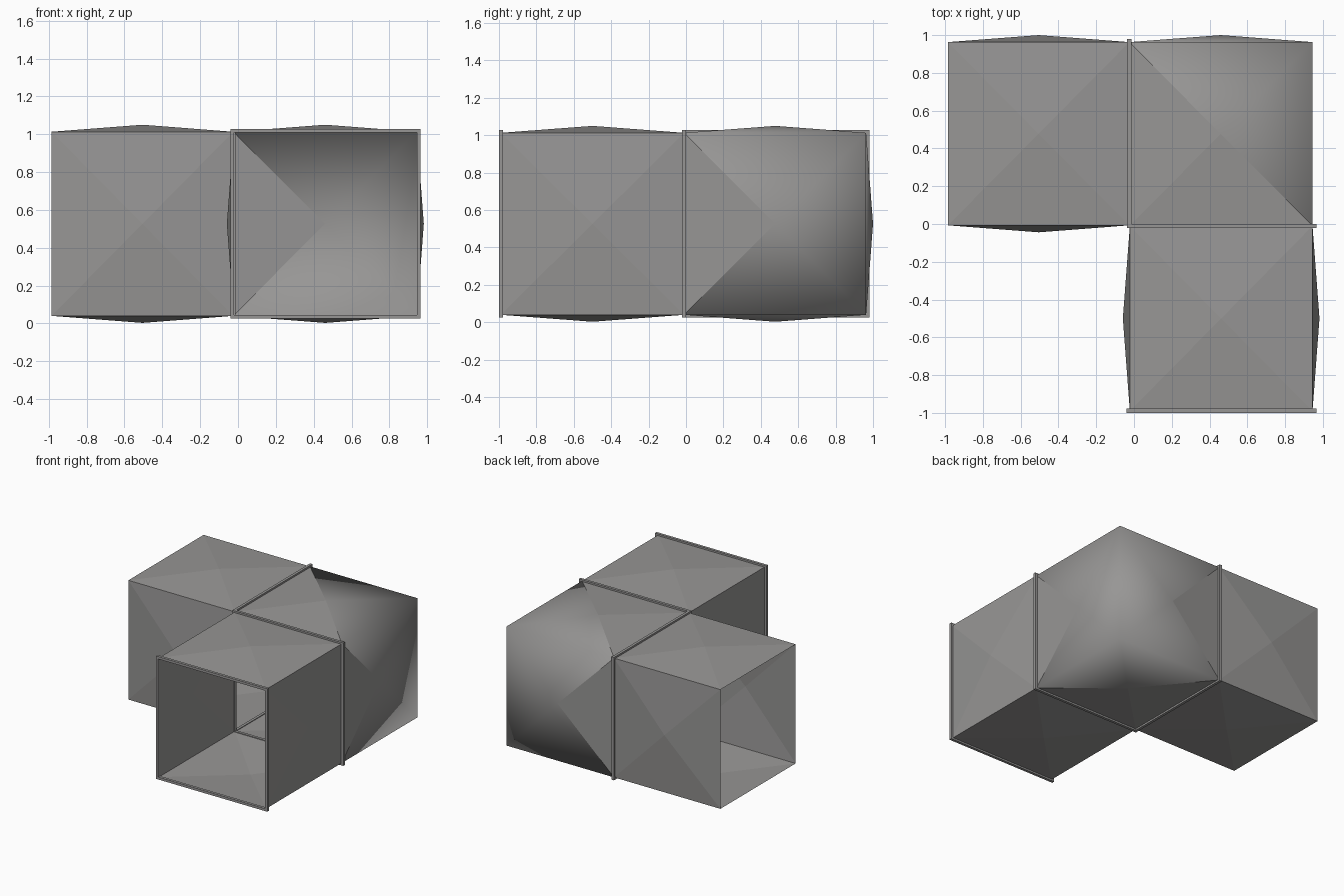
import bpy
import bmesh
from mathutils import Vector

cube = bpy.data.objects.get("Cube")
if cube:
    bpy.data.objects.remove(cube, do_unlink=True)

GREY = (0.31, 0.305, 0.3, 1.0)
metal = bpy.data.materials.new("duct grey")
metal.use_nodes = True
metal.diffuse_color = GREY
bsdf = metal.node_tree.nodes["Principled BSDF"]
bsdf.inputs["Base Color"].default_value = GREY
bsdf.inputs["Roughness"].default_value = 0.6

Z0, Z1 = 0.04, 1.013     # floor and ceiling of every duct
BULGE = 0.037            # height of the shallow pyramid on each panel


def finish(bm, name):
    mesh = bpy.data.meshes.new(name)
    bm.to_mesh(mesh)
    bm.free()
    mesh.materials.append(metal)
    obj = bpy.data.objects.new(name, mesh)
    bpy.context.collection.objects.link(obj)
    return obj


def box(bm, lo, hi):
    """Add a cuboid between two corners and return its faces."""
    verts = bmesh.ops.create_cube(bm, size=1)["verts"]
    for v in verts:
        v.co = Vector([b if c > 0 else a for c, a, b in zip(v.co, lo, hi)])
    return list({f for v in verts for f in v.link_faces})


def duct(name, lo, hi, open_sides, flat_sides=(), smooth=False):
    """Open box whose panels are cross-creased into shallow pyramids."""
    bm = bmesh.new()
    faces = box(bm, lo, hi)
    bm.normal_update()
    kept = []
    for f in faces:
        side = tuple(round(c) for c in f.normal)
        if side in open_sides:
            bm.faces.remove(f)
        else:
            kept.append((f, side))
    for f, side in kept:
        normal = f.normal.copy()
        apex = bmesh.ops.poke(bm, faces=[f])["verts"][0]
        if side not in flat_sides:
            apex.co += normal * BULGE
    # triangles along an opening stay flat, the others blend together
    for f in bm.faces:
        f.smooth = smooth and not any(e.is_boundary for e in f.edges)
    bm.normal_update()
    return finish(bm, name)


def flange(name, axis, pos, lo, hi, width=0.02, depth=0.022):
    """Square frame around a duct joint, standing across the given axis."""
    bm = bmesh.new()
    a, b = lo, hi
    bars = [((a, Z0 - 0.015), (a + width, Z1 + 0.015)),
            ((b - width, Z0 - 0.015), (b, Z1 + 0.015)),
            ((a + width, Z0 - 0.015), (b - width, Z0 + 0.005)),
            ((a + width, Z1 - 0.005), (b - width, Z1 + 0.015))]
    for (u0, w0), (u1, w1) in bars:
        p, q = [u0, w0], [u1, w1]
        p.insert(axis, pos - depth / 2)
        q.insert(axis, pos + depth / 2)
        box(bm, p, q)
    return finish(bm, name)


LEFT, RIGHT, FRONT, BACK = (1, 0, 0), (-1, 0, 0), (0, -1, 0), (0, 1, 0)

# Two straight arms and the smooth corner joining them
duct("right_duct", (-0.985, -0.007, Z0), (-0.025, 0.963, Z1), {LEFT, RIGHT})
duct("front_duct", (-0.022, -0.99, Z0), (0.945, -0.01, Z1), {FRONT, BACK})
duct("corner_duct", (-0.025, -0.01, Z0), (0.945, 0.963, Z1),
     {RIGHT, FRONT}, flat_sides={LEFT}, smooth=True)

# Joint frames
flange("front_flange", 1, -0.989, -0.04, 0.965)
flange("middle_flange", 1, -0.01, -0.035, 0.965)
flange("side_flange", 0, -0.025, -0.02, 0.98)
